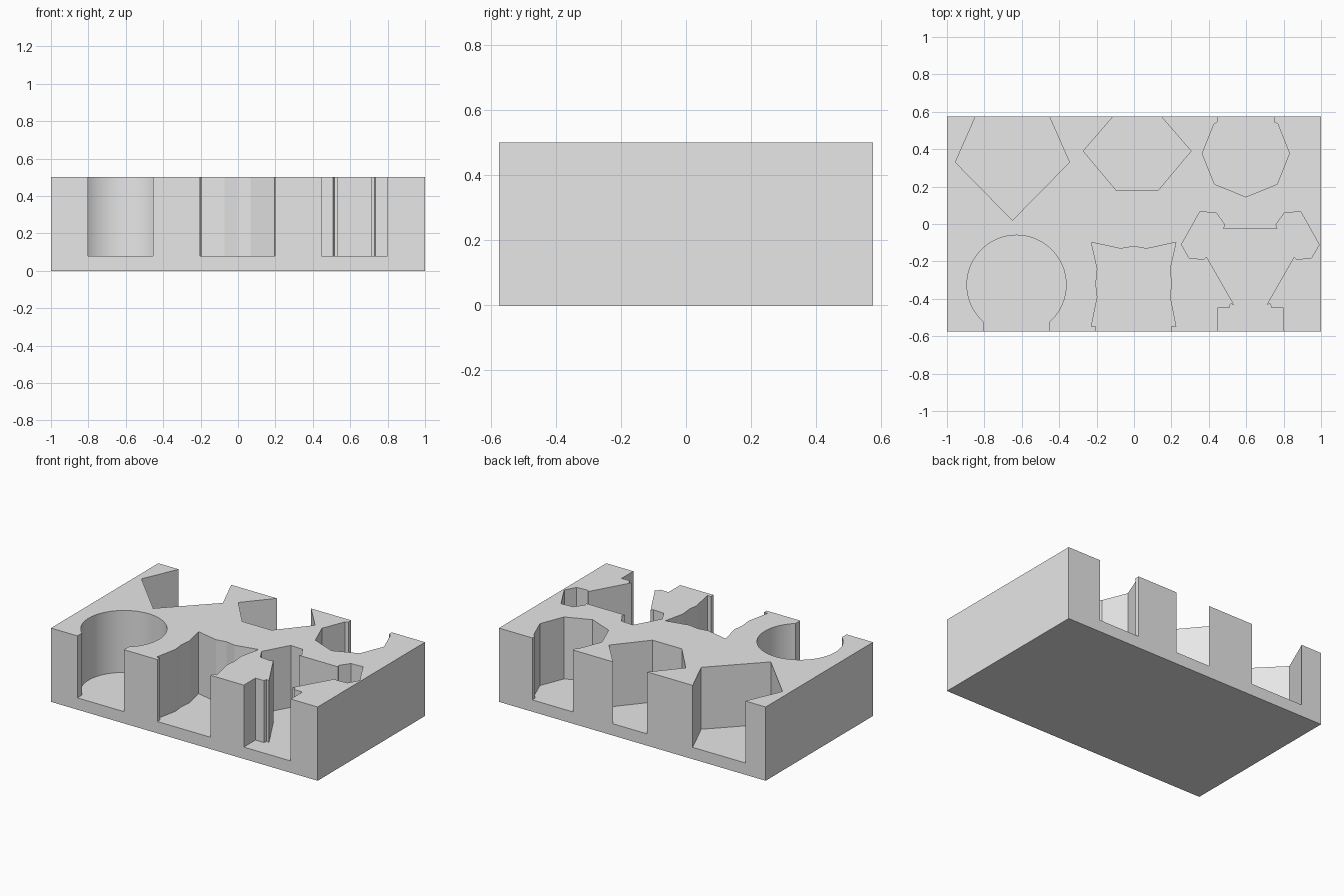
import bpy
import bmesh
import math

if "Cube" in bpy.data.objects:
    bpy.data.objects.remove(bpy.data.objects["Cube"], do_unlink=True)

HALF_DEPTH = 0.575
HEIGHT = 0.5
FLOOR = 0.08
OUT = 0.7  # open pockets run past the block wall to this distance

grey = bpy.data.materials.new("light_grey")
grey.use_nodes = True
colour = (0.8, 0.8, 0.8, 1)
grey.diffuse_color = colour
grey.node_tree.nodes["Principled BSDF"].inputs["Base Color"].default_value = colour


def prism(name, outline, bottom, top):
    """Extrude a closed outline upward into a solid object."""
    bm = bmesh.new()
    face = bm.faces.new([bm.verts.new((x, y, bottom)) for x, y in outline])
    extruded = bmesh.ops.extrude_face_region(bm, geom=[face])["geom"]
    verts = [v for v in extruded if isinstance(v, bmesh.types.BMVert)]
    bmesh.ops.translate(bm, verts=verts, vec=(0, 0, top - bottom))
    bmesh.ops.recalc_face_normals(bm, faces=bm.faces)
    mesh = bpy.data.meshes.new(name)
    bm.to_mesh(mesh)
    bm.free()
    mesh.materials.append(grey)
    obj = bpy.data.objects.new(name, mesh)
    bpy.context.scene.collection.objects.link(obj)
    return obj


def mirrored(centre, half):
    """Close a half profile of (offset, y) points about a vertical axis."""
    right = [(centre + dx, y) for dx, y in half]
    left = [(centre - dx, y) for dx, y in reversed(half) if dx > 0]
    return right + left


# Round pocket with a straight mouth
radius, mouth = 0.265, 0.174
start = -math.acos(mouth / radius)
steps = 40
arc = [start + (math.pi / 2 - start) * i / steps for i in range(steps + 1)]
round_half = [(mouth, -OUT)]
round_half += [(radius * math.cos(a), radius * math.sin(a) - 0.325) for a in arc[:-1]]
round_half += [(0, radius - 0.325)]

# Half profiles of the pockets, each about its own axis
pockets = {
    "round_pocket": mirrored(-0.628, round_half),
    "pentagon_pocket": mirrored(-0.65, [
        (0, 0.02), (0.305, 0.33), (0.197, HALF_DEPTH), (0.197, OUT)]),
    "hexagon_pocket": mirrored(0.017, [
        (0.11, 0.178), (0.288, 0.39), (0.128, HALF_DEPTH), (0.128, OUT)]),
    "heptagon_pocket": mirrored(0.598, [
        (0, 0.145), (0.167, 0.213), (0.233, 0.378), (0.17, 0.535),
        (0.152, 0.545), (0.152, OUT)]),
    "scalloped_pocket": mirrored(-0.002, [
        (0.2, -OUT), (0.2, -0.548), (0.226, -0.548), (0.194, -0.39),
        (0.202, -0.32), (0.194, -0.24), (0.226, -0.098), (0.07, -0.132),
        (0, -0.12)]),
    "lobed_pocket": mirrored(0.622, [
        (0.176, -OUT), (0.176, -0.45), (0.113, -0.45), (0.107, -0.428),
        (0.088, -0.43), (0.234, -0.175), (0.246, -0.188), (0.326, -0.183),
        (0.368, -0.11), (0.27, 0.065), (0.182, 0.06), (0.137, -0.005),
        (0.146, -0.025)]),
}

# Solid block with every pocket cut down to the floor
w, d = 1, HALF_DEPTH
block = prism("pocket_block", [(-w, -d), (w, -d), (w, d), (-w, d)], 0, HEIGHT)
cutters = []
for name, outline in pockets.items():
    cutter = prism(name + "_cutter", outline, FLOOR, HEIGHT + 0.1)
    cutter.hide_render = True
    cut = block.modifiers.new(name, "BOOLEAN")
    cut.operation = "DIFFERENCE"
    cut.solver = "EXACT"
    cut.object = cutter
    cutters.append(cutter)

# Bake the cuts and drop the cutters
bpy.context.view_layer.update()
graph = bpy.context.evaluated_depsgraph_get()
carved = bpy.data.meshes.new_from_object(block.evaluated_get(graph))
block.modifiers.clear()
block.data = carved
for cutter in cutters:
    bpy.data.objects.remove(cutter, do_unlink=True)

# Smooth the round wall only; true corners stay sharp
bpy.ops.object.select_all(action="DESELECT")
block.select_set(True)
bpy.context.view_layer.objects.active = block
bpy.ops.object.shade_smooth_by_angle(angle=math.radians(12))
